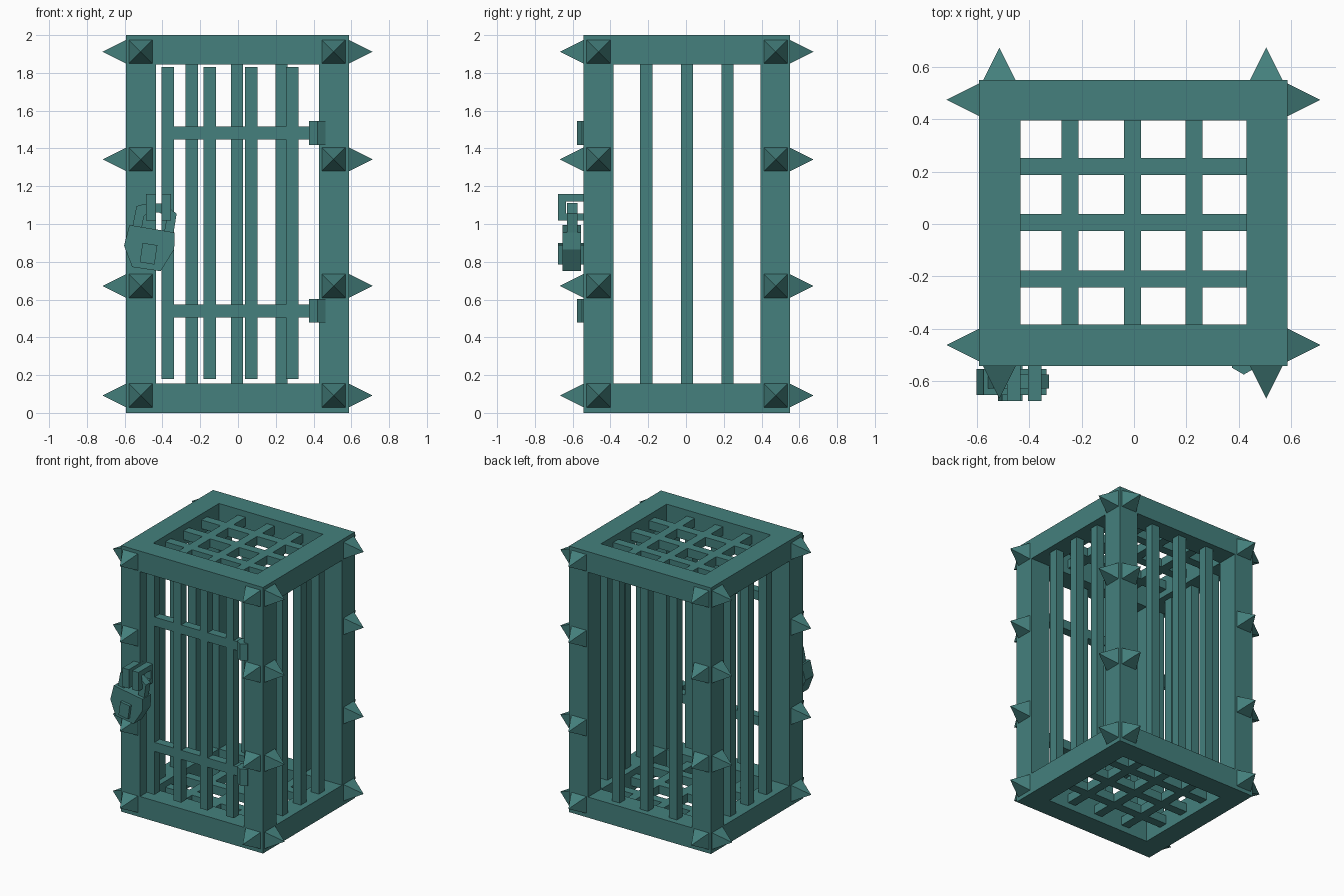
import bpy, bmesh, math
from mathutils import Matrix, Vector

if "Cube" in bpy.data.objects:
    bpy.data.objects.remove(bpy.data.objects["Cube"])

iron = bpy.data.materials.new("teal_iron")
iron.diffuse_color = (0.058, 0.216, 0.205, 1)
iron.use_nodes = True
iron.node_tree.nodes["Principled BSDF"].inputs["Base Color"].default_value = iron.diffuse_color


def finish(name, bm):
    bmesh.ops.recalc_face_normals(bm, faces=bm.faces)
    me = bpy.data.meshes.new(name)
    bm.to_mesh(me)
    bm.free()
    me.materials.append(iron)
    ob = bpy.data.objects.new(name, me)
    bpy.context.collection.objects.link(ob)
    return ob


def box(name, x0, x1, y0, y1, z0, z1):
    bm = bmesh.new()
    m = Matrix.Translation(((x0 + x1) / 2, (y0 + y1) / 2, (z0 + z1) / 2))
    m = m @ Matrix.Diagonal((x1 - x0, y1 - y0, z1 - z0, 1))
    bmesh.ops.create_cube(bm, size=1, matrix=m)
    return finish(name, bm)


def bridge_loops(bm, a, b):
    n = len(a)
    for i in range(n):
        j = (i + 1) % n
        bm.faces.new((a[i], a[j], b[j], b[i]))


def ring(name, outer, inner, to3d, lo, hi):
    """Flat frame: an outer and inner outline of equal count, given thickness."""
    bm = bmesh.new()
    o0, i0, i1, o1 = [[bm.verts.new(to3d(p, d)) for p in loop]
                      for loop, d in ((outer, lo), (inner, lo), (inner, hi), (outer, hi))]
    for a, b in ((o0, i0), (i0, i1), (i1, o1), (o1, o0)):
        bridge_loops(bm, a, b)
    return finish(name, bm)


def prism_y(name, pts, y0, y1):
    """Extrude an x-z outline along y."""
    bm = bmesh.new()
    f = bm.faces.new([bm.verts.new((x, y0, z)) for x, z in pts])
    r = bmesh.ops.extrude_face_region(bm, geom=[f])
    vs = [v for v in r["geom"] if isinstance(v, bmesh.types.BMVert)]
    bmesh.ops.translate(bm, verts=vs, vec=(0, y1 - y0, 0))
    return finish(name, bm)


def rect(a0, a1, b0, b1):
    return [(a0, b0), (a1, b0), (a1, b1), (a0, b1)]


X0, X1, Y0, Y1 = -0.592, 0.588, -0.543, 0.55      # outer frame
IX0, IX1, IY0, IY1 = -0.435, 0.43, -0.385, 0.395  # inner opening
W = 0.0325                                        # half bar width
BX, BY = (-0.245, -0.005, 0.23), (-0.21, 0.005, 0.22)

# Top and bottom frames with their grids
for label, z0, z1 in (("bottom", 0, 0.155), ("top", 1.845, 2)):
    ring(label + "_frame", rect(X0, X1, Y0, Y1), rect(IX0, IX1, IY0, IY1),
         lambda p, d: (p[0], p[1], d), z0, z1)
    zc = (z0 + z1) / 2
    for x in BX:
        box(label + "_grid_bar", x - W, x + W, IY0 - .02, IY1 + .02, zc - W, zc + W)
    for y in BY:
        box(label + "_grid_bar", IX0 - .02, IX1 + .02, y - W, y + W, zc - W, zc + W)

# Corner posts
for xa, xb in ((X0, IX0), (IX1, X1)):
    for ya, yb in ((Y0, IY0), (IY1, Y1)):
        box("corner_post", xa, xb, ya, yb, 0.155, 1.845)

# Side and back bars
for xc in (-0.513, 0.509):
    for y in BY:
        box("side_bar", xc - W, xc + W, y - W, y + W, 0.14, 1.86)
for x in BX:
    box("back_bar", x - W, x + W, 0.4725 - W, 0.4725 + W, 0.14, 1.86)


# Pyramid spikes on the outer faces of every post
def spike(base, direction):
    bm = bmesh.new()
    m = (Matrix.Translation(base) @ direction.to_track_quat('Z', 'Y').to_matrix().to_4x4()
         @ Matrix.Translation((0, 0, 0.0625)) @ Matrix.Rotation(math.pi / 4, 4, 'Z'))
    bmesh.ops.create_cone(bm, cap_ends=True, segments=4, radius1=0.0625 * math.sqrt(2),
                          radius2=0, depth=0.125, matrix=m)
    bmesh.ops.remove_doubles(bm, verts=bm.verts, dist=1e-5)
    finish("spike", bm)


for z in (0.092, 0.672, 1.342, 1.912):
    for y in (-0.463, 0.475):
        spike((X0, y, z), Vector((-1, 0, 0)))
        spike((X1, y, z), Vector((1, 0, 0)))
    for x in (-0.515, 0.506):
        spike((x, Y0, z), Vector((0, -1, 0)))
        spike((x, Y1, z), Vector((0, 1, 0)))

# Door: four uprights, two rails, hexagonal hinges
DY = -0.475
for x in (-0.372, -0.15, 0.07, 0.287):
    box("door_bar", x - W, x + W, DY - W, DY + W, 0.18, 1.83)
for z in (0.54, 1.482):
    box("door_rail", -0.36, 0.41, DY - W, DY + W, z - .034, z + .034)
    bm = bmesh.new()
    bmesh.ops.create_cone(bm, cap_ends=True, segments=6, radius1=0.051, radius2=0.051, depth=0.125,
                          matrix=Matrix.Translation((0.42, -0.525, z)))
    # six-sided barrel with one edge facing forward
    if max(abs(v.co.y + 0.525) for v in bm.verts) < 0.05:
        bmesh.ops.rotate(bm, verts=bm.verts, cent=(0.42, -0.525, z),
                         matrix=Matrix.Rotation(math.pi / 6, 3, 'Z'))
    finish("hinge", bm)

# Staples on post and door that hold the padlock
for x in (-0.46, -0.38):
    ring("lock_staple", rect(-0.677, -0.49, 1.018, 1.16), rect(-0.635, -0.53, 1.055, 1.12),
         lambda p, d: (d, p[0], p[1]), x - 0.026, x + 0.026)

# Padlock: tilted shield body, keyhole plate and shackle
prism_y("padlock_body", [(-0.575, 0.995), (-0.335, 0.955), (-0.338, 0.865), (-0.41, 0.75),
                         (-0.56, 0.772), (-0.603, 0.885)], -0.655, -0.555)
prism_y("keyhole_plate", [(-0.505, 0.90), (-0.427, 0.888), (-0.442, 0.785), (-0.52, 0.798)],
        -0.677, -0.543)
prism_y("shackle", [(-0.562, 0.97), (-0.537, 1.095), (-0.49, 1.107), (-0.40, 1.11),
                    (-0.325, 1.055), (-0.343, 0.94), (-0.392, 0.95), (-0.376, 1.04),
                    (-0.42, 1.062), (-0.48, 1.06), (-0.498, 1.04), (-0.512, 0.965)],
        -0.63, -0.575)
